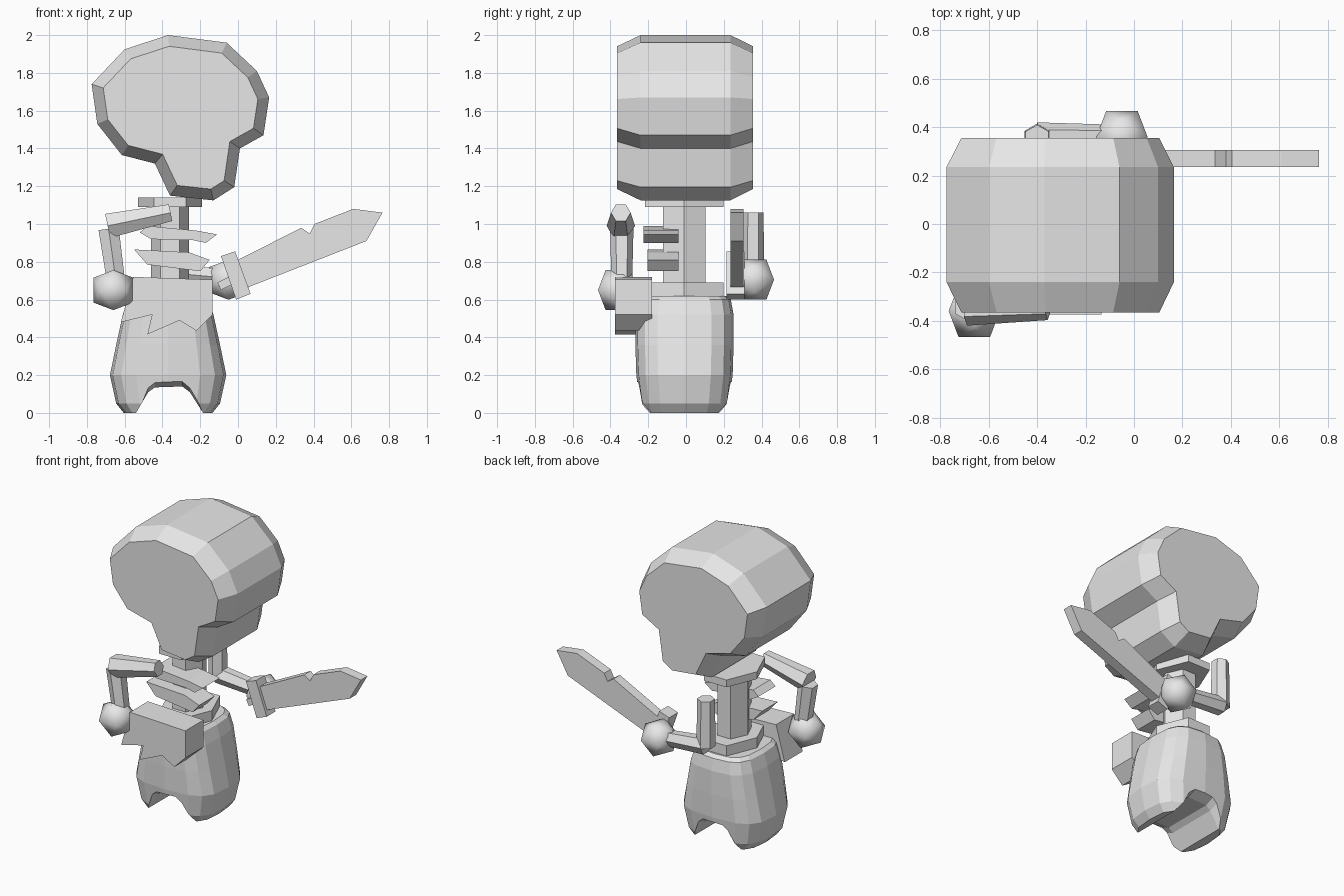
import bpy, bmesh, math
from mathutils import Vector

cube = bpy.data.objects.get("Cube")
if cube:
    bpy.data.objects.remove(cube, do_unlink=True)

grey = bpy.data.materials.new("plain_grey")
grey.use_nodes = True
grey.diffuse_color = (0.8, 0.8, 0.8, 1)
grey.node_tree.nodes["Principled BSDF"].inputs["Base Color"].default_value = grey.diffuse_color


def finish(name, bm, smooth=False):
    bmesh.ops.recalc_face_normals(bm, faces=bm.faces)
    for f in bm.faces:
        f.smooth = smooth
    mesh = bpy.data.meshes.new(name)
    bm.to_mesh(mesh)
    bm.free()
    mesh.materials.append(grey)
    obj = bpy.data.objects.new(name, mesh)
    bpy.context.collection.objects.link(obj)
    return obj


def loft(name, rings):
    """Skin a stack of equal-length rings and cap both ends."""
    bm = bmesh.new()
    loops = [[bm.verts.new(p) for p in ring] for ring in rings]
    for a, b in zip(loops, loops[1:]):
        for i in range(len(a)):
            j = (i + 1) % len(a)
            bm.faces.new((a[i], a[j], b[j], b[i]))
    bm.faces.new(loops[0])
    bm.faces.new(loops[-1])
    return finish(name, bm)


def at_y(profile, y):
    return [(x, y, z) for x, z in profile]


def slab(name, profile, y0, y1):
    return loft(name, [at_y(profile, y0), at_y(profile, y1)])


def ring(cx, cy, z, rx, ry, sides=6, power=2):
    pts = []
    for i in range(sides):
        a = math.tau * i / sides
        c, s = math.cos(a), math.sin(a)
        pts.append((cx + rx * math.copysign(abs(c) ** (2 / power), c),
                    cy + ry * math.copysign(abs(s) ** (2 / power), s), z))
    return pts


def limb(name, p0, p1, r0, r1):
    """Six-sided bone between two points."""
    p0, p1 = Vector(p0), Vector(p1)
    u = Vector((0, 1, 0))
    v = (p1 - p0).normalized().cross(u)
    angles = [math.tau * i / 6 for i in range(6)]
    loft(name, [[p + r * (u * math.cos(a) + v * math.sin(a)) for a in angles]
                for p, r in ((p0, r0), (p1, r1))])


def hand(name, centre):
    """Rounded icosahedron fist."""
    bm = bmesh.new()
    k, g = 0.0655, 0.106
    for s in (-1, 1):
        for t in (-1, 1):
            for p in ((s * k, t * g, 0), (0, s * k, t * g), (t * g, 0, s * k)):
                bm.verts.new(Vector(centre) + Vector(p))
    bmesh.ops.convex_hull(bm, input=bm.verts)
    finish(name, bm, smooth=True)


def inset(profile, width):
    """Mitred inward offset of a clockwise profile."""
    pts = [Vector(p) for p in profile]
    out = []
    for i, p in enumerate(pts):
        d1 = (p - pts[i - 1]).normalized()
        d2 = (pts[(i + 1) % len(pts)] - p).normalized()
        n1, n2 = Vector((d1.y, -d1.x)), Vector((d2.y, -d2.x))
        out.append(p + (n1 + n2) * width / (1 + n1.dot(n2)))
    return out


# Skull: bevelled extrusion
skull = [(-.37, 2), (-.06, 1.96), (.10, 1.81), (.165, 1.67), (.135, 1.47),
         (.01, 1.40), (-.02, 1.195), (-.13, 1.125), (-.36, 1.15), (-.44, 1.32),
         (-.615, 1.365), (-.745, 1.53), (-.775, 1.74), (-.60, 1.925)]
face = inset(skull, .058)
loft("skull", [at_y(face, -.365), at_y(skull, -.24), at_y(skull, .235), at_y(face, .355)])

# Spine with neck and waist discs
for name, z0, z1, rx, ry in (("spine", .58, 1.12, .10, .13),
                             ("neck_disc", 1.09, 1.14, .17, .24),
                             ("waist_disc", .57, .69, .17, .24)):
    loft(name, [ring(-.36, -.01, z, rx, ry) for z in (z0, z1)])

# Ribs
slab("upper_rib", [(-.48, .99), (-.22, .965), (-.11, .945), (-.17, .90),
                   (-.24, .915), (-.46, .92), (-.52, .955)], -.225, -.04)
slab("lower_rib", [(-.55, .865), (-.26, .85), (-.15, .81), (-.20, .75),
                   (-.48, .785)], -.205, -.04)

# Right arm
limb("right_upper_arm", (-.69, -.345, .99), (-.357, -.345, 1.06), .075, .052)
limb("right_forearm", (-.685, -.34, .975), (-.645, -.34, .69), .062, .055)
hand("right_hand", (-.66, -.36, .65))

# Left arm
limb("left_upper_arm", (-.40, .355, .74), (-.40, .355, 1.06), .06, .055)
limb("left_forearm", (-.40, .36, .745), (-.07, .36, .715), .06, .05)
hand("left_hand", (-.05, .36, .705))

# Chipped sword
slab("sword_blade", [(0, .81), (.335, .98), (.38, .95), (.405, 1), (.61, 1.08),
                     (.765, 1.06), (.68, .91), (.04, .66)], .235, .305)
slab("sword_guard", [(-.09, .83), (-.015, .855), (.067, .63), (-.01, .60)], .215, .31)
slab("sword_grip", [(-.11, .69), (-.03, .73), (-.01, .69), (-.09, .65)], .245, .30)

# Torn belt cloth
slab("belt_cloth", [(-.555, .72), (-.135, .705), (-.135, .52), (-.22, .435),
                    (-.31, .49), (-.48, .415), (-.455, .52), (-.62, .48)], -.375, -.18)

# Trousers: lofted body with an arch cut between the feet
sections = [(0, .235, .215), (.05, .275, .235), (.20, .308, .255),
            (.36, .275, .26), (.52, .24, .26), (.60, .215, .245), (.62, .19, .22)]
trousers = loft("trousers", [ring(-.37, -.008, z, rx, ry, 16, 3.2) for z, rx, ry in sections])
arch = [(-.57, -.05), (-.54, 0), (-.475, .11), (-.44, .135), (-.295, .14),
        (-.255, .11), (-.185, 0), (-.155, -.05)]
flare = [(x, z + (.04 if z > .1 else 0)) for x, z in arch]
cutter = loft("arch_cutter", [at_y(flare, -.29), at_y(arch, -.19),
                              at_y(arch, .17), at_y(flare, .27)])
cutter.hide_render = True
cut = trousers.modifiers.new("arch", 'BOOLEAN')
cut.operation = 'DIFFERENCE'
cut.solver = 'EXACT'
cut.object = cutter
bpy.context.view_layer.objects.active = trousers
bpy.ops.object.modifier_apply(modifier=cut.name)
bpy.data.objects.remove(cutter, do_unlink=True)
